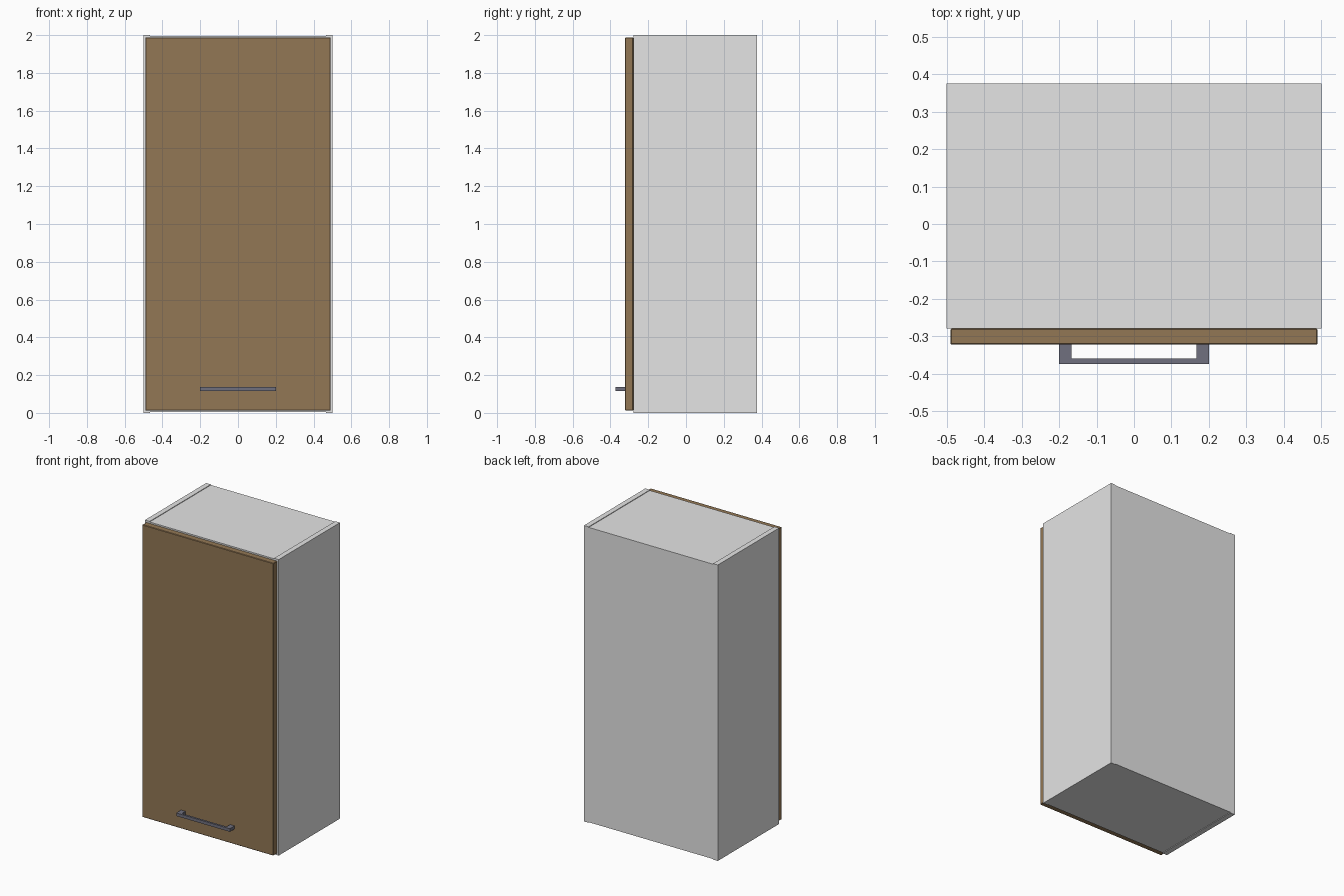
import bpy, bmesh

if "Cube" in bpy.data.objects:
    bpy.data.objects.remove(bpy.data.objects["Cube"])


def material(name, rgb):
    m = bpy.data.materials.new(name)
    m.diffuse_color = (*rgb, 1.0)
    m.use_nodes = True
    m.node_tree.nodes["Principled BSDF"].inputs["Base Color"].default_value = m.diffuse_color
    return m


GREY = material("light grey board", (0.78, 0.78, 0.78))
BROWN = material("brown wood", (0.29, 0.185, 0.09))
METAL = material("dark grey metal", (0.16, 0.16, 0.21))


def box(name, lo, hi, mat, bevel=0.0):
    """Axis-aligned box between two corners."""
    bm = bmesh.new()
    bmesh.ops.create_cube(bm, size=1.0)
    for v in bm.verts:
        for i in range(3):
            v.co[i] = hi[i] if v.co[i] > 0 else lo[i]
    me = bpy.data.meshes.new(name)
    bm.to_mesh(me)
    bm.free()
    me.materials.append(mat)
    ob = bpy.data.objects.new(name, me)
    bpy.context.collection.objects.link(ob)
    if bevel:
        mod = ob.modifiers.new("edge", 'BEVEL')
        mod.width = bevel
        mod.segments = 1
    return ob


W, FRONT, BACK, H, T = 0.5, -0.279, 0.375, 2.0, 0.035
GAP = 0.004  # top and bottom sit slightly inside the sides

# Side panels
for side, s in (("left", -1), ("right", 1)):
    xs = sorted((s * W, s * (W - T)))
    box(f"{side}_side_panel", (xs[0], FRONT, 0), (xs[1], BACK, H), GREY)

# Top and bottom panels
box("top_panel", (-W + T, FRONT, H - T), (W - T, BACK, H - GAP), GREY)
box("bottom_panel", (-W + T, FRONT, GAP), (W - T, BACK, T), GREY)

# Back panel
box("back_panel", (-W + T, BACK - 0.02, T), (W - T, BACK, H - T), GREY)

# Door with a fine chamfer
DOOR_FRONT = -0.322
box("door", (-0.49, DOOR_FRONT, 0.012), (0.49, FRONT, 1.988), BROWN, bevel=0.003)

# Handle: bracket profile extruded upward
profile = [(-0.2, DOOR_FRONT), (-0.2, -0.373), (0.2, -0.373), (0.2, DOOR_FRONT),
           (0.167, DOOR_FRONT), (0.167, -0.359), (-0.167, -0.359), (-0.167, DOOR_FRONT)]
bm = bmesh.new()
face = bm.faces.new([bm.verts.new((x, y, 0.116)) for x, y in profile])
ext = bmesh.ops.extrude_face_region(bm, geom=[face])
for v in ext["geom"]:
    if isinstance(v, bmesh.types.BMVert):
        v.co.z = 0.137
bmesh.ops.recalc_face_normals(bm, faces=bm.faces[:])
me = bpy.data.meshes.new("door_handle")
bm.to_mesh(me)
bm.free()
me.materials.append(METAL)
bpy.context.collection.objects.link(bpy.data.objects.new("door_handle", me))
